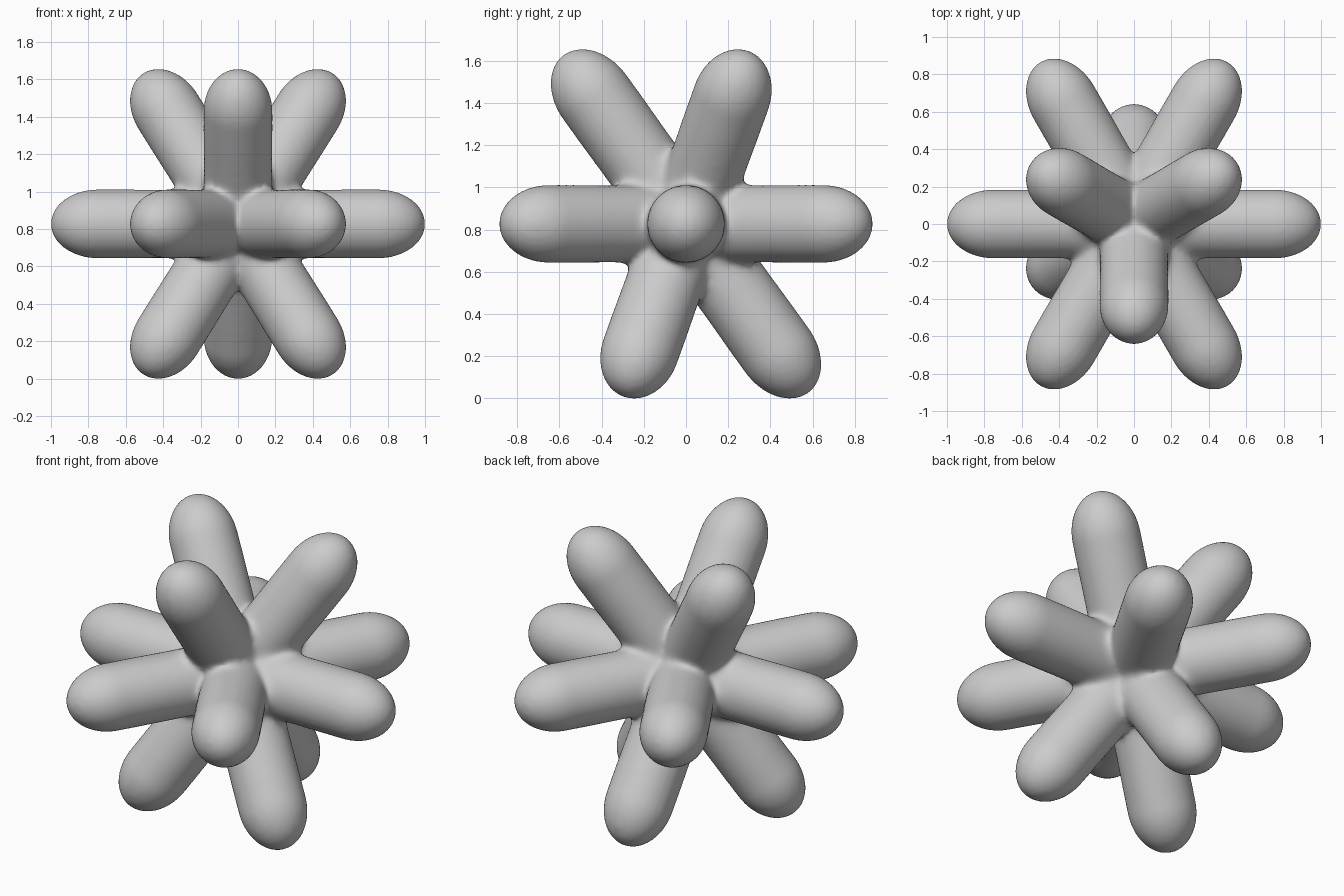
import bpy, bmesh, math
from mathutils import Vector, Matrix

cube = bpy.data.objects.get("Cube")
if cube:
    bpy.data.objects.remove(cube, do_unlink=True)

RADIUS, CAP, LENGTH, CENTRE_Z = 0.184, 0.25, 1.0, 0.8275

grey = bpy.data.materials.new("light grey")
grey.use_nodes = True
grey.diffuse_color = (0.6, 0.6, 0.6, 1)
grey.node_tree.nodes["Principled BSDF"].inputs["Base Color"].default_value = (0.6, 0.6, 0.6, 1)


def add_arm(bm, direction, squash):
    """Closed round arm from the centre outwards with an elongated domed tip."""
    segs, rings = 40, 14
    profile = [(RADIUS, 0.0)]
    for i in range(rings):
        a = math.pi / 2 * i / rings
        profile.append((RADIUS * math.cos(a), LENGTH - CAP + CAP * math.sin(a)))
    turn = direction.to_track_quat('Z', 'Y').to_matrix()
    matrix = Matrix.Diagonal((1, 1, squash)) @ turn
    loops = []
    for r, z in profile:
        loops.append([bm.verts.new(matrix @ Vector((
            r * math.cos(math.tau * k / segs), r * math.sin(math.tau * k / segs), z)))
            for k in range(segs)])
    for low, high in zip(loops, loops[1:]):
        for k in range(segs):
            n = (k + 1) % segs
            bm.faces.new((low[k], low[n], high[n], high[k]))
    tip = bm.verts.new(matrix @ Vector((0, 0, LENGTH)))
    for k in range(segs):
        bm.faces.new((loops[-1][k], loops[-1][(k + 1) % segs], tip))
    bm.faces.new(loops[0][::-1])


# Twelve arms: six level, three rising and three falling
bm = bmesh.new()
for i in range(6):
    a = math.radians(60 * i)
    add_arm(bm, Vector((math.cos(a), math.sin(a), 0)), 1.0)
flat, rise = math.sqrt(1 / 3), math.sqrt(2 / 3)
for i in range(3):
    a = math.radians(-90 + 120 * i)
    d = Vector((flat * math.cos(a), flat * math.sin(a), rise))
    add_arm(bm, d, 0.983)
    add_arm(bm, -d, 0.983)
bmesh.ops.create_icosphere(bm, subdivisions=3, radius=0.24)
mesh = bpy.data.meshes.new("arms_mesh")
bm.to_mesh(mesh)
bm.free()
arms = bpy.data.objects.new("arms", mesh)
bpy.context.collection.objects.link(arms)

# Fuse the arms into one skin
remesh = arms.modifiers.new("fuse", 'REMESH')
remesh.mode = 'VOXEL'
remesh.voxel_size = 0.016
fused = bpy.data.meshes.new_from_object(
    arms.evaluated_get(bpy.context.evaluated_depsgraph_get()))
bpy.data.objects.remove(arms, do_unlink=True)

star = bpy.data.objects.new("twelve_armed_star", fused)
bpy.context.collection.objects.link(star)
star.location.z = CENTRE_Z
fused.materials.clear()
fused.materials.append(grey)

# Soften the joints around the core, fading out along the arms
core = star.vertex_groups.new(name="core")
for v in fused.vertices:
    core.add([v.index], max(0.0, min(1.0, (0.62 - v.co.length) / 0.15)), 'REPLACE')
soften = star.modifiers.new("soft joints", 'SMOOTH')
soften.factor = 0.5
soften.iterations = 22
soften.vertex_group = "core"
polish = star.modifiers.new("polish", 'SMOOTH')
polish.factor = 0.5
polish.iterations = 3

for p in fused.polygons:
    p.use_smooth = True
    p.material_index = 0
